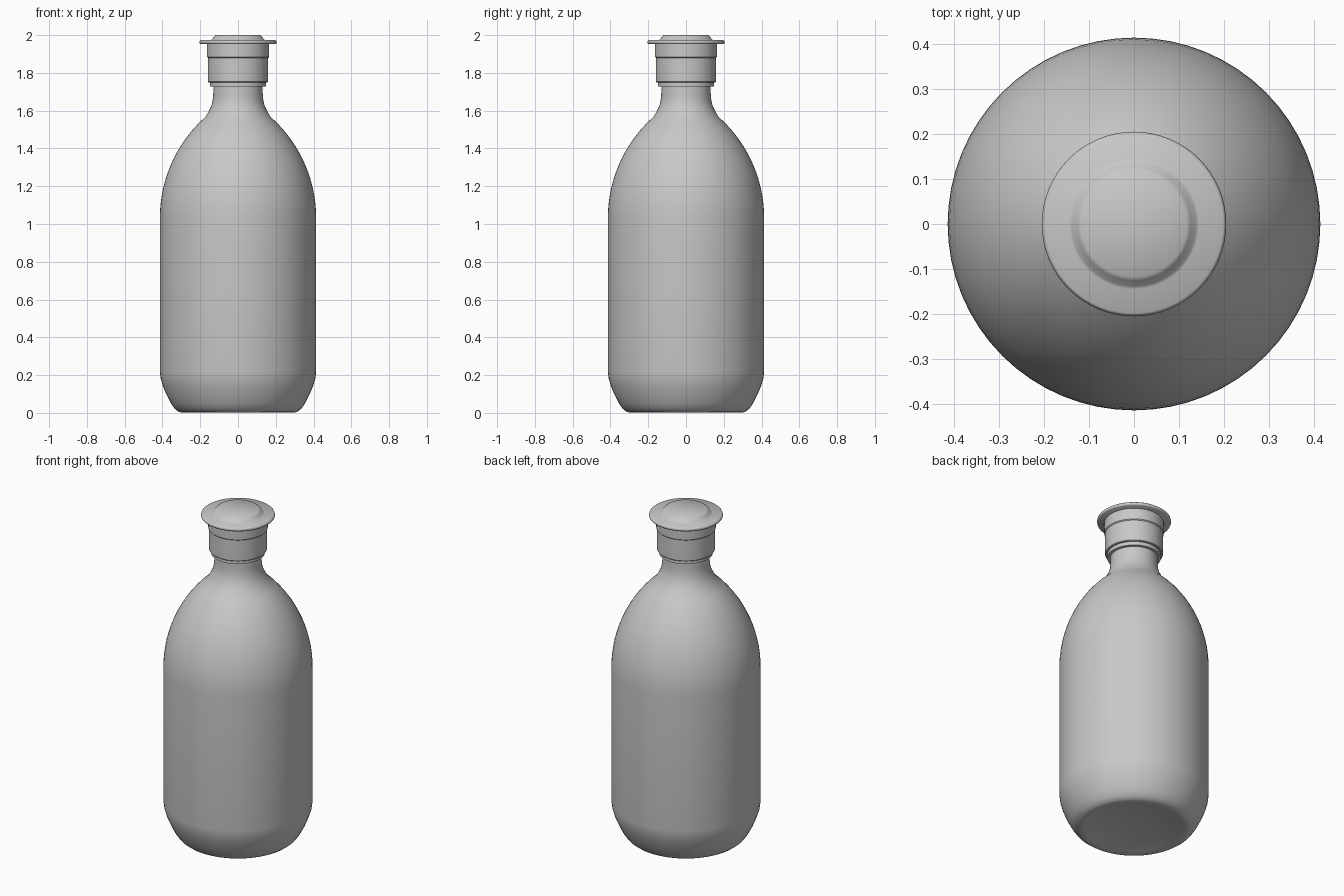
import bpy
import bmesh
import math

SEGMENTS = 64

cube = bpy.data.objects.get("Cube")
if cube:
    bpy.data.objects.remove(cube, do_unlink=True)

# Single plain grey finish
grey = bpy.data.materials.new("plain_grey")
grey.use_nodes = True
colour = (0.58, 0.58, 0.58, 1)
grey.diffuse_color = colour
grey.node_tree.nodes["Principled BSDF"].inputs["Base Color"].default_value = colour


def lathe(name, profile, angle=35):
    """Spin a (radius, height) profile around z into a smooth object."""
    bm = bmesh.new()
    verts = [bm.verts.new((r, 0, z)) for r, z in profile]
    edges = [bm.edges.new(pair) for pair in zip(verts, verts[1:])]
    bmesh.ops.spin(bm, geom=verts + edges, cent=(0, 0, 0), axis=(0, 0, 1),
                   angle=math.tau, steps=SEGMENTS, use_duplicate=False)
    bmesh.ops.remove_doubles(bm, verts=bm.verts, dist=0.0002)
    bmesh.ops.recalc_face_normals(bm, faces=bm.faces)
    mesh = bpy.data.meshes.new(name)
    bm.to_mesh(mesh)
    bm.free()
    obj = bpy.data.objects.new(name, mesh)
    bpy.context.collection.objects.link(obj)
    mesh.materials.append(grey)
    bpy.ops.object.select_all(action="DESELECT")
    obj.select_set(True)
    bpy.context.view_layer.objects.active = obj
    bpy.ops.object.shade_smooth_by_angle(angle=math.radians(angle))
    return obj


# Bottle: shallow hollow base, rounded heel, straight wall, arched shoulder, neck
radius, shoulder_z, arc = 0.414, 1.03, 0.72
base = [(0, 0.03), (0.12, 0.027), (0.22, 0.016), (0.27, 0.005), (0.295, 0.001),
        (0.315, 0.006), (0.335, 0.022), (0.355, 0.05), (0.377, 0.093),
        (0.396, 0.138), (0.409, 0.18), (radius, 0.22)]
shoulder = []
for i in range(15):
    h = 0.54 * i / 14
    shoulder.append((radius - arc + math.sqrt(arc ** 2 - h ** 2), shoulder_z + h))
neck = [(0.155, 1.598), (0.141, 1.625), (0.134, 1.655), (0.131, 1.69),
        (0.131, 1.9), (0, 1.9)]
lathe("bottle", base + shoulder + neck)

# Collar ring under the cap
lathe("cap_collar", [(0.125, 1.728), (0.148, 1.728), (0.148, 1.76), (0.125, 1.76)])

# Cap skirt with a small step below the rim
lathe("cap_skirt", [(0.125, 1.75), (0.156, 1.75), (0.16, 1.754), (0.16, 1.88),
                    (0.165, 1.885), (0.165, 1.958), (0, 1.958)])

# Wide rim with a rounded edge and raised centre
lathe("cap_top", [(0, 1.952), (0.198, 1.952), (0.203, 1.956), (0.205, 1.962),
                  (0.203, 1.969), (0.198, 1.973), (0.145, 1.973), (0.138, 1.977),
                  (0.126, 1.993), (0.117, 2.0), (0, 2.0)], 45)
